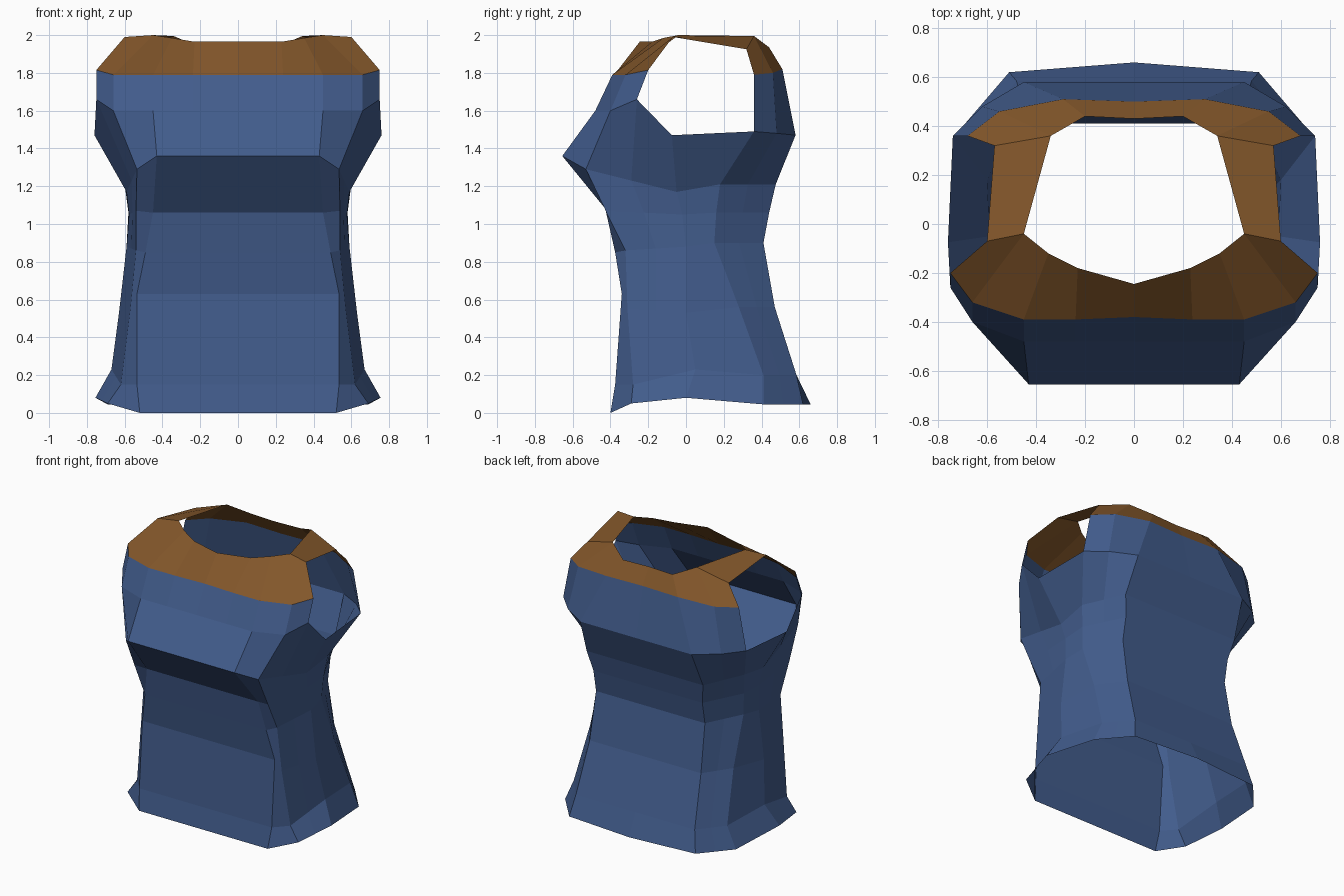
import bpy
from mathutils import Vector

if "Cube" in bpy.data.objects:
    bpy.data.objects.remove(bpy.data.objects["Cube"])


def material(name, color):
    m = bpy.data.materials.new(name)
    m.diffuse_color = (*color, 1)
    m.use_nodes = True
    m.node_tree.nodes["Principled BSDF"].inputs["Base Color"].default_value = m.diffuse_color
    return m


blue = material("blue_cloth", (0.054, 0.107, 0.262))
brown = material("brown_trim", (0.223, 0.093, 0.023))


def ring(front, side, back, front_y=None, back_y=None, back_x=0):
    """Half ring from front centre, round the right side, to back centre."""
    a, e = Vector(front[0]), Vector(back[-1])
    centre = Vector((0, a.y if front_y is None else front_y, a.z))
    mid = centre.lerp(a, 0.53)
    mid.y = a.y
    end = Vector((0, e.y if back_y is None else back_y, e.z))
    return [centre, mid] + [Vector(p) for p in front + side + back] + [end]


def torso_ring(a, b, c, d, e, back_y=None):
    """Body ring: the in-between side points lie halfway along their neighbours."""
    b, c, d, e = Vector(b), Vector(c), Vector(d), Vector((*e, d[2]))
    return ring([a, b], [b.lerp(c, 0.5), c, d], [d.lerp(e, 0.5), e], back_y=back_y)


def shell(name, verts, faces, mat):
    """Flat-faced open surface, mirrored across the middle."""
    used = sorted({i for f in faces for i in f})
    remap = {old: new for new, old in enumerate(used)}
    mesh = bpy.data.meshes.new(name)
    mesh.from_pydata([verts[i] for i in used], [],
                     [[remap[i] for i in f] for f in faces])
    mesh.materials.append(mat)
    obj = bpy.data.objects.new(name, mesh)
    bpy.context.collection.objects.link(obj)
    mod = obj.modifiers.new("mirror", 'MIRROR')
    mod.use_clip = True
    mod.merge_threshold = 0.001
    return obj


# Torso rings from hem to underarm: front edge, front side, side, rear side, rear edge
rings = [
    torso_ring((.52, -.40, 0), (.69, -.29, .05), (.755, 0, .08), (.69, .41, .045), (.51, .62), .66),
    torso_ring((.535, -.375, .15), (.62, -.28, .15), (.67, .05, .23), (.62, .41, .2), (.48, .585)),
    torso_ring((.535, -.34, .63), (.57, -.31, .55), (.63, 0, .53), (.58, .28, .56), (.45, .47)),
    torso_ring((.49, -.375, .85), (.54, -.32, .86), (.59, 0, .88), (.57, .15, .9), (.44, .41)),
    torso_ring((.45, -.41, 1.06), (.54, -.425, 1.07), (.577, -.02, 1.05), (.58, .16, 1.06), (.44, .44)),
    torso_ring((.43, -.655, 1.36), (.535, -.53, 1.29), (.59, -.05, 1.17), (.60, .18, 1.21), (.47, .475)),
]

# Chest ring, which carries the bottom of the armhole
rings.append(ring([(.45, -.48, 1.6), (.66, -.40, 1.6)],
                  [(.75, -.26, 1.66), (.76, -.075, 1.47), (.74, .36, 1.49)],
                  [(.62, .48, 1.48), (.45, .58, 1.47)]))

# Lower edge of the trim (the armhole point is a placeholder that stays unused)
gap = (0, 0, 0)
rings.append(ring([(.45, -.39, 1.79), (.66, -.32, 1.79)],
                  [(.75, -.20, 1.815), gap, (.68, .36, 1.79)],
                  [(.55, .46, 1.80), (.29, .51, 1.82)], front_y=-.38, back_y=.50))

# Neckline
neck = ring([(.35, -.12, 1.985), (.45, -.04, 2.0)],
            [(.60, -.07, 1.99), gap, (.57, .32, 1.925)],
            [(.34, .36, 1.995), (.20, .44, 1.935)], front_y=-.245, back_y=.43)
neck[0].z = 1.965
neck[1] = Vector((.23, -.18, 1.965))
rings.append(neck)

cols = len(rings[0])
verts = [p for r in rings for p in r]
ARMHOLE = (4, 5)            # columns left open above the chest ring


def quads(first, last, skip=()):
    return [(r * cols + i, r * cols + i + 1, (r + 1) * cols + i + 1, (r + 1) * cols + i)
            for r in range(first, last) for i in range(cols - 1) if i not in skip]


# Cloth body up to the trim
shell("vest_body", verts, quads(0, 6) + quads(6, 7, ARMHOLE), blue)

# Neck trim with the shoulder straps
n = 8 * cols
strap = (n + 4, n + 6, n + 7, n + 3)
shell("neck_trim", verts, quads(7, 8, ARMHOLE) + [strap], brown)
